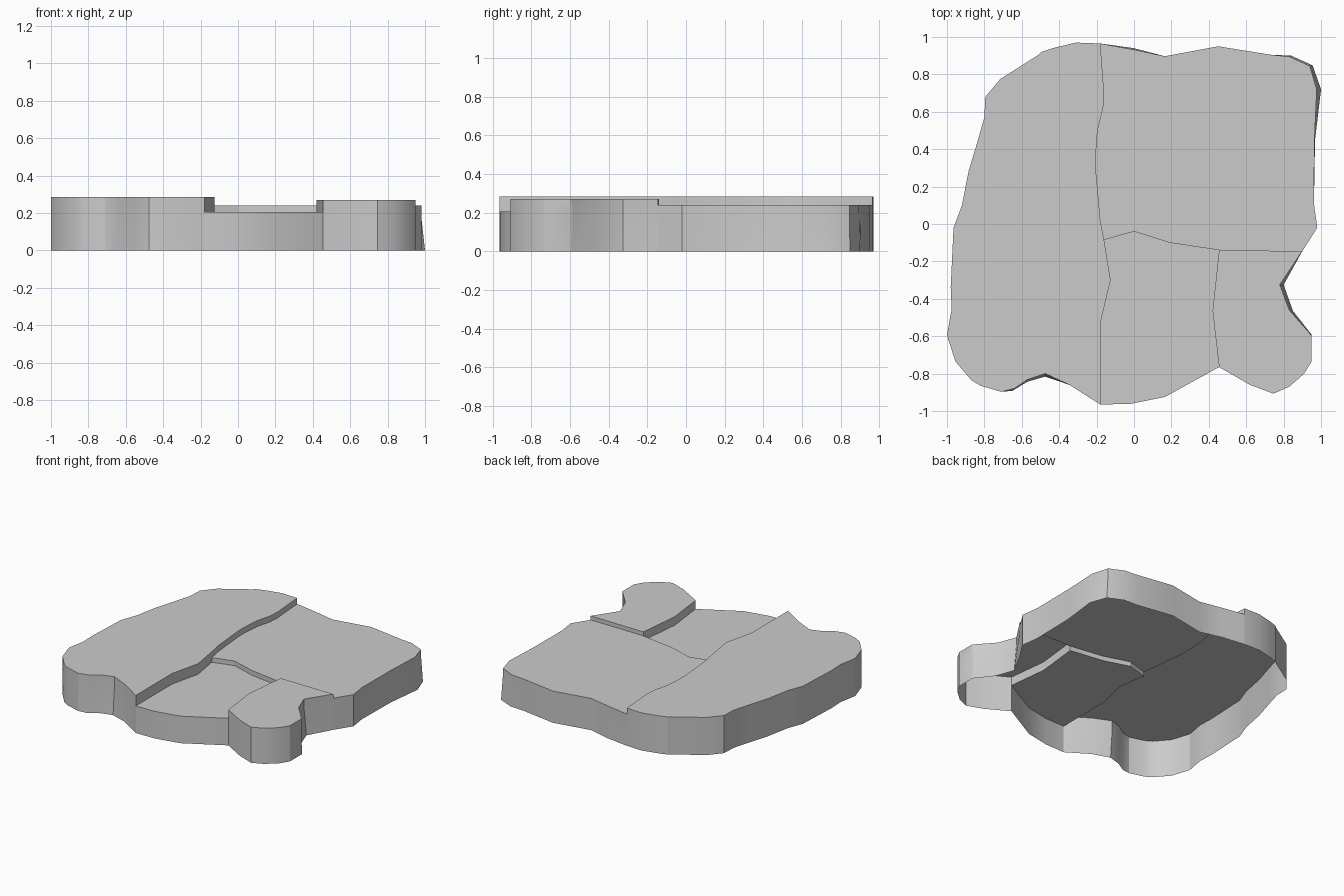
import bpy, bmesh, math

if "Cube" in bpy.data.objects:
    bpy.data.objects.remove(bpy.data.objects["Cube"])

LEDGE = 0.205  # height where the lower skirt meets the upper lips

# Seams shared by neighbouring slabs
seam_back = [(-.18, .965), (-.16, .70), (-.165, .62), (-.195, .50), (-.205, .36), (-.205, .30),
             (-.185, .08), (-.18, .02), (-.16, -.085)]
seam_front = [(-.16, -.085), (-.125, -.30), (-.18, -.53), (-.18, -.965)]
seam_mid = [(.455, -.14), (.19, -.10), (0, -.04), (-.16, -.085)]
seam_right = [(.90, -.145), (.455, -.14)]
seam_corner = [(.455, -.14), (.42, -.465), (.455, -.765)]

# Outer outlines, counter-clockwise
rim_back = [(.90, -.145), (.98, -.02), (.962, .11), (.965, .45), (.977, .72), (.94, .845),
            (.83, .895), (.73, .905), (.45, .95), (.165, .897), (0, .932), (-.18, .965)]
rim_left = [(-.18, .965), (-.31, .97), (-.435, .94), (-.495, .92), (-.51, .905), (-.715, .775),
            (-.795, .68), (-.80, .57), (-.84, .43), (-.885, .28), (-.92, .10), (-.965, -.02),
            (-.98, -.34), (-.975, -.455), (-1, -.595), (-.955, -.735), (-.87, -.835),
            (-.82, -.865), (-.71, -.897), (-.64, -.88), (-.57, -.832), (-.475, -.80),
            (-.345, -.86), (-.18, -.965)]
rim_front = [(-.18, -.965), (-.02, -.962), (.165, -.925), (.455, -.765)]
rim_corner = [(.455, -.765), (.62, -.86), (.745, -.907), (.83, -.87), (.91, -.80), (.95, -.735),
              (.95, -.60), (.94, -.585), (.83, -.46), (.78, -.325), (.90, -.145)]

# Spots where the foot of the skirt stands outside the top edge
FLARE = {(.977, .72): (1, .72), (.94, .845): (.955, .848), (.83, .895): (.84, .90),
         (.965, .45): (.968, .45), (0, .932): (0, .94), (-.475, -.80): (-.475, -.816),
         (-.57, -.832): (-.57, -.843), (-.64, -.88): (-.65, -.892),
         (.78, -.325): (.80, -.325), (.83, -.46): (.85, -.465), (.94, -.585): (.95, -.592)}


def rev(path):
    return path[::-1]


def slab(name, top, edges):
    """edges: ordered (path, base) pairs; base 0 is an outer wall, None has no wall."""
    bm = bmesh.new()
    cache = {}

    def vert(x, y, z):
        key = (x, y, z)
        if key not in cache:
            cache[key] = bm.verts.new(key)
        return cache[key]

    def wall(low, z0, high, z1):
        for i in range(len(low) - 1):
            bm.faces.new([vert(*low[i], z0), vert(*low[i + 1], z0),
                          vert(*high[i + 1], z1), vert(*high[i], z1)])

    # Flat top
    loop = [p for path, _ in edges for p in path[:-1]]
    bm.faces.new([vert(*p, top) for p in loop])
    # Skirt, lips and seam steps
    for path, base in edges:
        if base == 0:
            wall([FLARE.get(p, p) for p in path], 0, path, LEDGE)
            base = LEDGE
        if base is not None and base < top:
            wall(path, base, path, top)
    mesh = bpy.data.meshes.new(name)
    bm.to_mesh(mesh)
    bm.free()
    ob = bpy.data.objects.new(name, mesh)
    bpy.context.collection.objects.link(ob)
    bpy.ops.object.select_all(action='DESELECT')
    ob.select_set(True)
    bpy.context.view_layer.objects.active = ob
    bpy.ops.object.shade_smooth_by_angle(angle=math.radians(25))


LEFT, BACK, CORNER, FRONT = 0.285, 0.24, 0.27, LEDGE

slab("left_slab", LEFT, [(rim_left, 0), (rev(seam_front), FRONT), (rev(seam_back), BACK)])
slab("back_slab", BACK, [(rim_back, 0), (seam_back, None), (rev(seam_mid), FRONT),
                         (rev(seam_right), None)])
slab("front_slab", FRONT, [(rim_front, 0), (rev(seam_corner), None), (seam_mid, None),
                           (seam_front, None)])
slab("corner_slab", CORNER, [(rim_corner, 0), (seam_right, BACK), (seam_corner, FRONT)])
